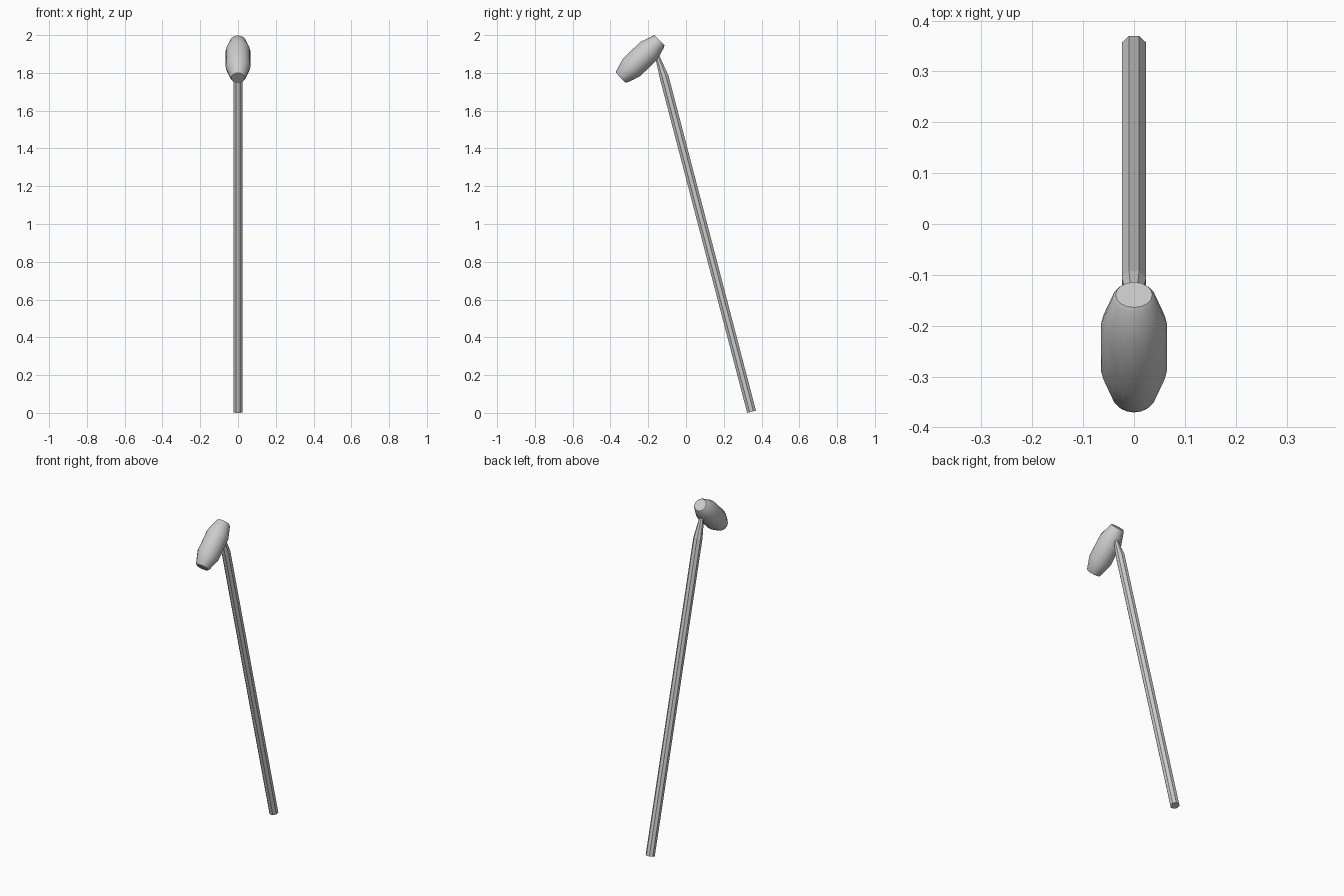
import bpy, bmesh, math
from mathutils import Vector

if "Cube" in bpy.data.objects:
    bpy.data.objects.remove(bpy.data.objects["Cube"])


def loft(name, stations, sides, phase=0.0, smooth=False):
    """Skin rings along a path in the yz plane: (centre, axis, radius)."""
    bm = bmesh.new()
    rings = []
    for centre, axis, r in stations:
        u = Vector((1, 0, 0))
        v = Vector(axis).normalized().cross(u)
        rings.append([bm.verts.new(Vector(centre)
                      + u * r * math.cos(phase + math.tau * i / sides)
                      + v * r * math.sin(phase + math.tau * i / sides))
                      for i in range(sides)])
    for a, b in zip(rings, rings[1:]):
        for i in range(sides):
            j = (i + 1) % sides
            bm.faces.new((a[i], a[j], b[j], b[i]))
    bm.faces.new(list(reversed(rings[0])))
    bm.faces.new(rings[-1])
    bmesh.ops.recalc_face_normals(bm, faces=bm.faces[:])
    me = bpy.data.meshes.new(name)
    bm.to_mesh(me)
    bm.free()
    ob = bpy.data.objects.new(name, me)
    bpy.context.collection.objects.link(ob)
    if smooth:
        bpy.ops.object.select_all(action='DESELECT')
        bpy.context.view_layer.objects.active = ob
        ob.select_set(True)
        bpy.ops.object.shade_smooth_by_angle(angle=math.radians(30))
    return ob


# Octagonal shaft with a tapered, slightly bent neck
foot = Vector((0, 0.347, 0.006))
bend = Vector((0, -0.116, 1.78))
neck = Vector((0, -0.163, 1.92))
loft("shaft", [(foot, bend - foot, 0.026),
               (bend, neck - foot, 0.026),
               (neck, neck - bend, 0.009)], 8, math.pi / 8)

# Barrel-shaped mallet head with small chamfers at both ends
centre = Vector((0, -0.2425, 1.873))
axis = Vector((0, 0.72, 0.69)).normalized()
half = [(0.143, 0.036), (0.135, 0.042), (0.064, 0.065)]
profile = [(-d, r) for d, r in half] + [(d, r) for d, r in reversed(half)]
loft("mallet_head", [(centre + axis * d, axis, r) for d, r in profile],
     16, 0.0, True)
